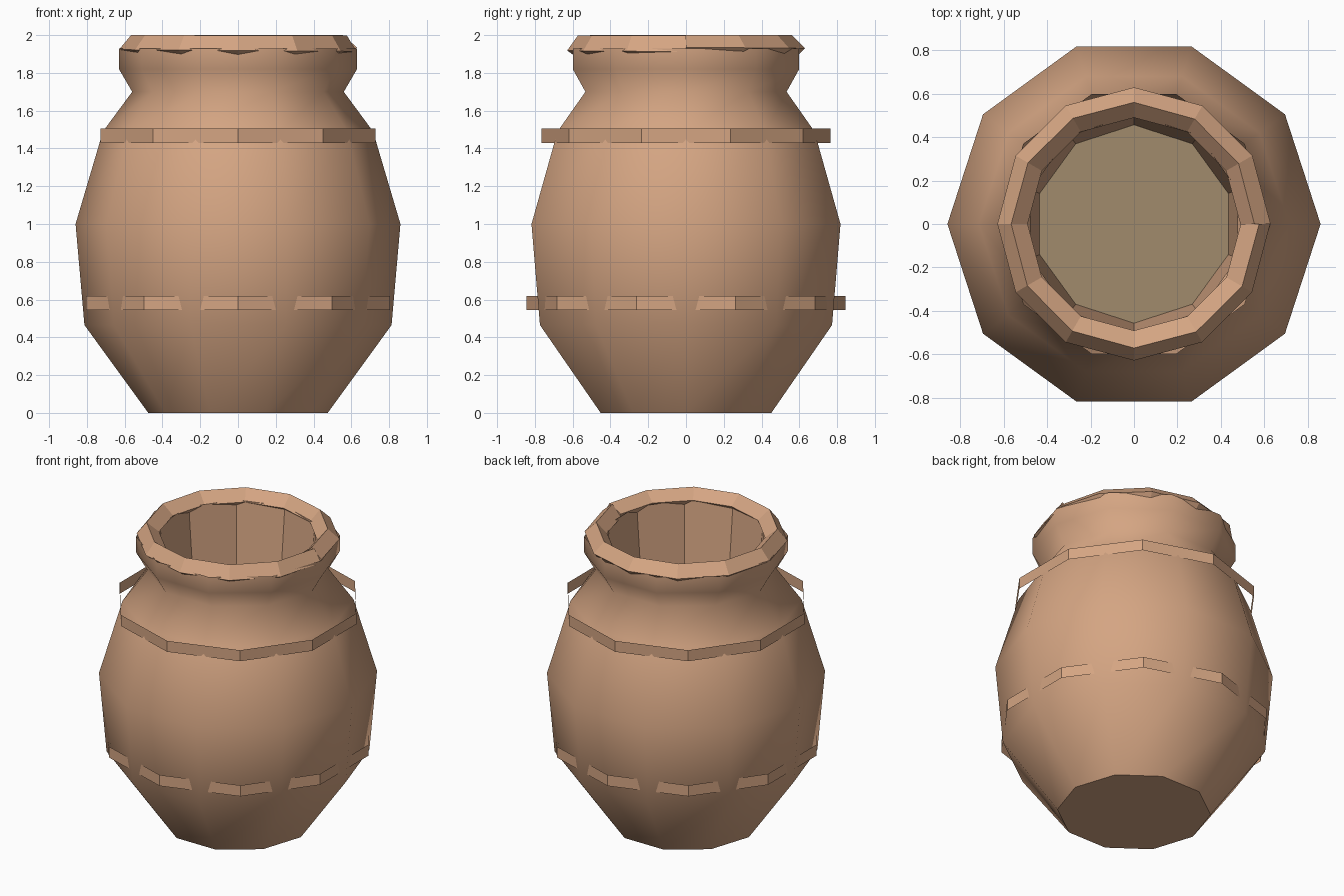
import bpy, bmesh
from math import sin, cos, radians

cube = bpy.data.objects.get("Cube")
if cube:
    bpy.data.objects.remove(cube, do_unlink=True)


def material(name, rgb):
    mat = bpy.data.materials.new(name)
    mat.use_nodes = True
    mat.diffuse_color = (*rgb, 1)
    mat.node_tree.nodes["Principled BSDF"].inputs["Base Color"].default_value = (*rgb, 1)
    return mat


clay = material("terracotta", (0.66, 0.375, 0.225))
earth = material("olive_brown", (0.355, 0.26, 0.15))
SIDES = 10


def lathe(name, profile, turn=0, inward=False, close_bottom=False, smooth=False):
    """Stack ten-sided rings from (radius, height) pairs."""
    bm = bmesh.new()
    rings = []
    for r, z in profile:
        angles = [radians(turn + 360 / SIDES * i) for i in range(SIDES)]
        rings.append([bm.verts.new((r * cos(a), r * sin(a), z)) for a in angles])
    for low, high in zip(rings, rings[1:]):
        for i in range(SIDES):
            j = (i + 1) % SIDES
            quad = [low[i], low[j], high[j], high[i]]
            face = bm.faces.new(quad[::-1] if inward else quad)
            face.smooth = smooth
    if close_bottom:
        base = bm.faces.new(rings[0] if inward else rings[0][::-1])
        for edge in base.edges:
            edge.smooth = False
    return finish(name, bm, clay)


def finish(name, bm, mat):
    mesh = bpy.data.meshes.new(name)
    bm.to_mesh(mesh)
    bm.free()
    mesh.materials.append(mat)
    obj = bpy.data.objects.new(name, mesh)
    bpy.context.collection.objects.link(obj)
    return obj


# Pot body with flared neck, open at the top
lathe("pot_body",
      [(0.475, 0), (0.813, 0.465), (0.86, 1.0), (0.715, 1.49),
       (0.56, 1.7), (0.63, 1.82), (0.63, 1.93)],
      close_bottom=True, smooth=True)

# Tapered mouth lining, closed by the level of the contents
inside = lathe("mouth_lining", [(0.457, 1.42), (0.505, 1.94)], turn=18, inward=True, close_bottom=True)
inside.data.materials.append(earth)
for face in inside.data.polygons:
    if face.normal.z > 0.9:
        face.material_index = 1

# Thin decorative bands
for name, radius, base in (("upper_band", 0.765, 1.43), ("lower_band", 0.845, 0.545)):
    lathe(name, [(radius, base), (radius, base + 0.075)], turn=18)

# Rim: diamond-section ring with a slight twist, leaving a small seam
bm = bmesh.new()
STEPS = 12
loops = []
for i in range(STEPS + 1):
    a = radians(360 / STEPS * i)
    twist = 18 * i / STEPS - 4
    loop = []
    for k in range(4):
        b = radians(90 * k - twist)
        r = 0.56 + 0.07 * cos(b)
        loop.append(bm.verts.new((r * cos(a), r * sin(a), 1.93 + 0.07 * sin(b))))
    loops.append(loop)
for one, two in zip(loops, loops[1:]):
    for k in range(4):
        m = (k + 1) % 4
        bm.faces.new((one[k], two[k], two[m], one[m]))
bm.faces.new(loops[0])
bm.faces.new(loops[-1][::-1])
bmesh.ops.recalc_face_normals(bm, faces=bm.faces)
finish("twisted_rim", bm, clay)
